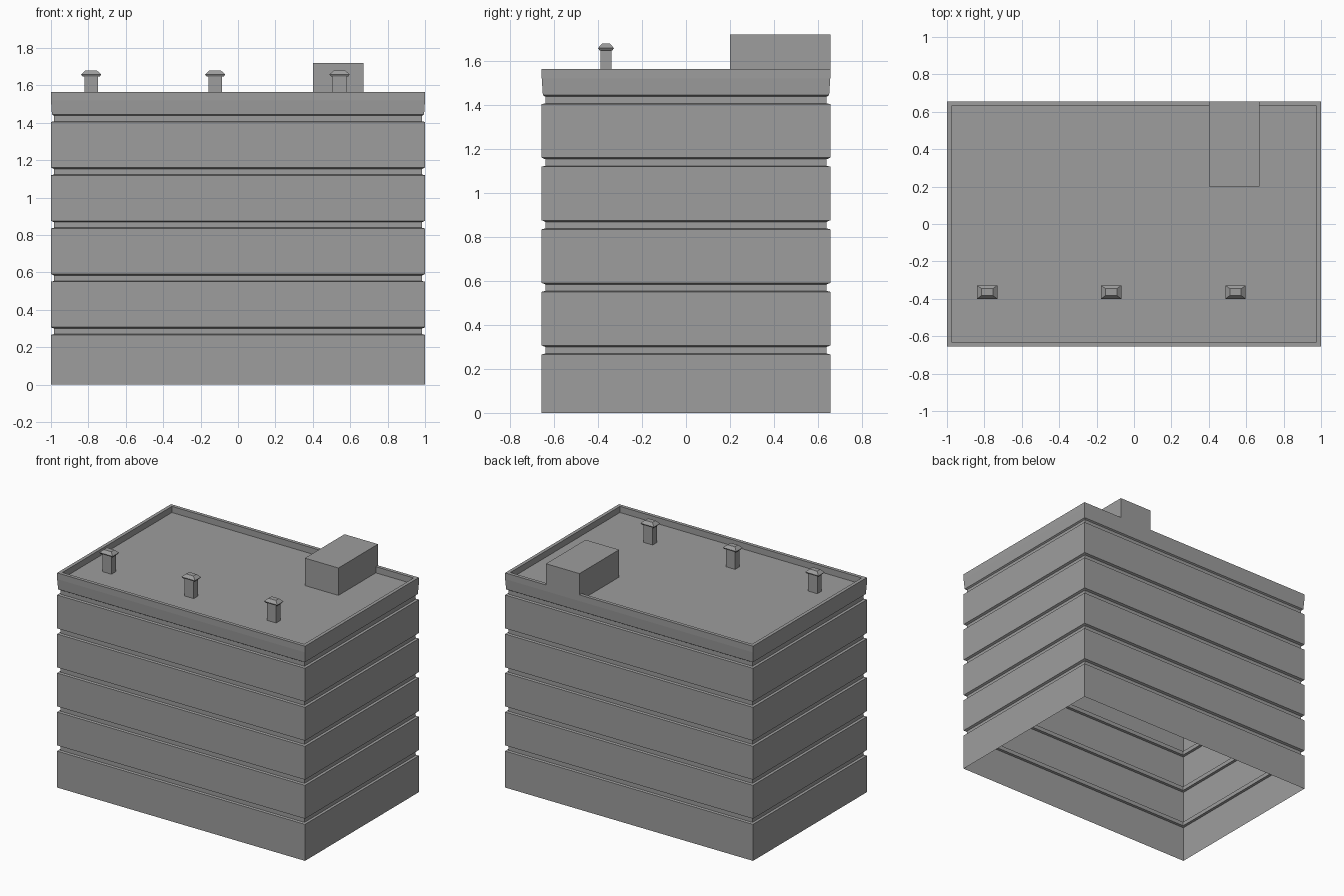
import bpy
import bmesh

cube = bpy.data.objects.get("Cube")
if cube:
    bpy.data.objects.remove(cube, do_unlink=True)

concrete = bpy.data.materials.new("grey concrete")
concrete.use_nodes = True
GREY = (0.34, 0.34, 0.34, 1)
concrete.diffuse_color = GREY
concrete.node_tree.nodes["Principled BSDF"].inputs["Base Color"].default_value = GREY


def loft(name, rings, centre=(0, 0), bottom=False):
    """Stack of rectangles (half x, half y, z), skinned and capped on top."""
    bm = bmesh.new()
    loops = []
    for hx, hy, z in rings:
        loops.append([bm.verts.new((centre[0] + sx * hx, centre[1] + sy * hy, z))
                      for sx, sy in ((-1, -1), (1, -1), (1, 1), (-1, 1))])
    for low, high in zip(loops, loops[1:]):
        for i in range(4):
            j = (i + 1) % 4
            bm.faces.new((low[i], low[j], high[j], high[i]))
    bm.faces.new(loops[-1])
    if bottom:
        bm.faces.new(loops[0][::-1])
    mesh = bpy.data.meshes.new(name)
    bm.to_mesh(mesh)
    bm.free()
    mesh.materials.append(concrete)
    obj = bpy.data.objects.new(name, mesh)
    bpy.context.collection.objects.link(obj)
    return obj


# Hollow building shell: floors split by shallow grooves, then parapet and roof deck
HX, HY = 1.0, 0.656
FLOOR, FIRST, INSET = 0.2845, 0.266, 0.016
DECK, RIM = 1.52, 1.565
profile = [(0, 0)]
for n in range(5):
    z = FIRST + n * FLOOR
    lip = 0.005 if n == 4 else 0
    profile += [(0, z), (INSET, z + 0.004), (INSET, z + 0.034), (lip, z + 0.041)]
profile += [(0, 1.52), (0, RIM), (0.025, RIM), (0.025, DECK)]
loft("building_shell", [(HX - d, HY - d, z) for d, z in profile])

# Rooftop stair housing, flush with the back wall
loft("roof_housing", [(0.135, 0.228, DECK), (0.135, 0.228, 1.72)], (0.535, 0.428))

# Row of capped vents along the front of the roof
vent = [(0.037, 0.025, DECK), (0.037, 0.025, 1.648), (0.046, 0.029, 1.648),
        (0.054, 0.036, 1.659), (0.03, 0.018, 1.68)]
for side, x in (("right", -0.785), ("middle", -0.122), ("left", 0.543)):
    loft("roof_vent_" + side, vent, (x, -0.364))
